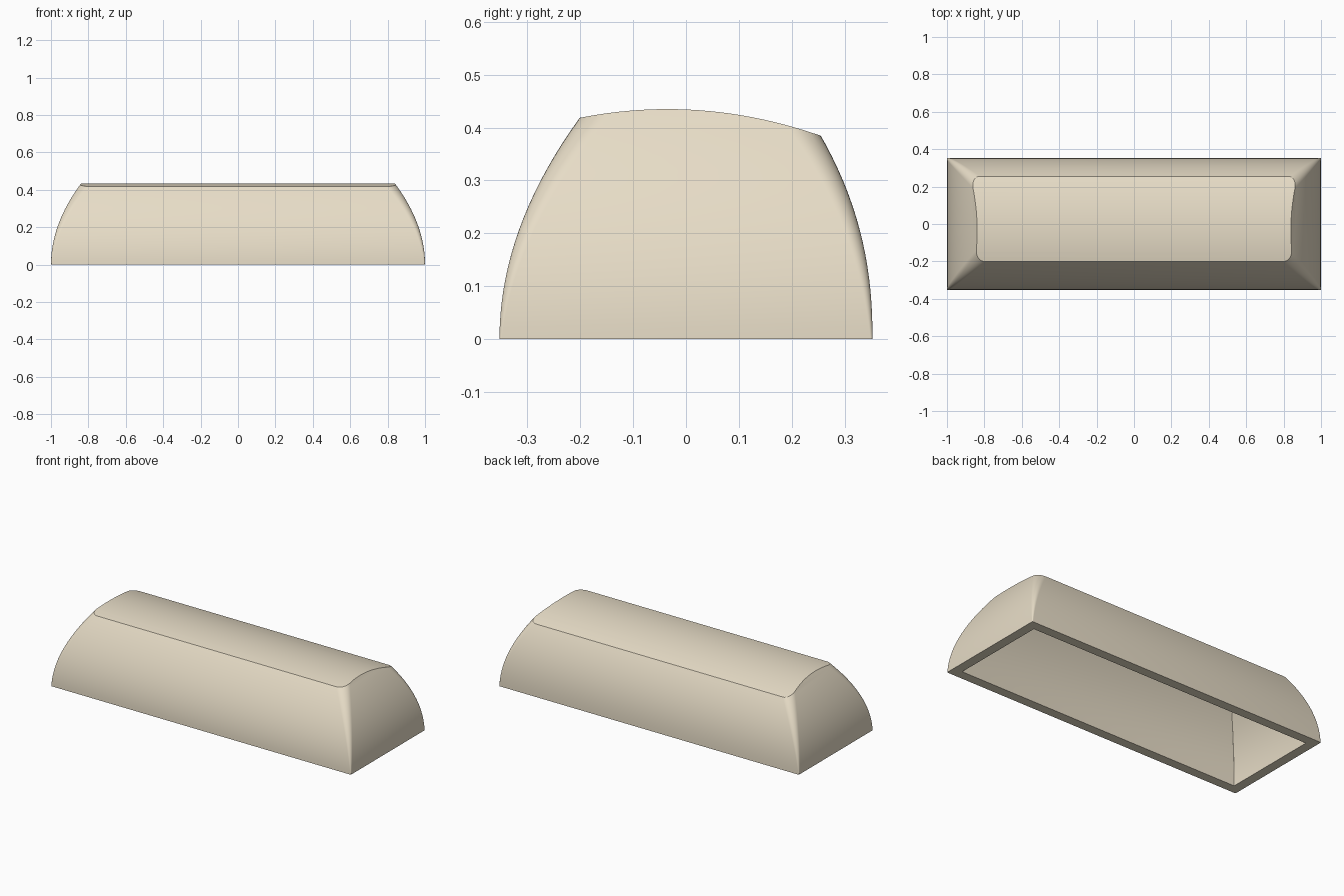
import bpy, bmesh, math

if "Cube" in bpy.data.objects:
    bpy.data.objects.remove(bpy.data.objects["Cube"])

def new_object(name, bm):
    bmesh.ops.recalc_face_normals(bm, faces=bm.faces)
    mesh = bpy.data.meshes.new(name)
    bm.to_mesh(mesh)
    bm.free()
    obj = bpy.data.objects.new(name, mesh)
    bpy.context.collection.objects.link(obj)
    return obj

def section(z, inset, radius, steps=8):
    """Rounded rectangle whose sides curve inward with height."""
    h = max(z, 0)
    x1 = 1 - 0.16 * (h / 0.433) ** 2 - inset
    y0 = -0.353 + 0.153 * (h / 0.42) ** 2 + inset
    y1 = 0.353 - 0.097 * (h / 0.383) ** 2.25 - inset
    r = radius(h)
    pts = []
    for i, (cx, cy) in enumerate([(x1 - r, y1 - r), (r - x1, y1 - r),
                                  (r - x1, y0 + r), (x1 - r, y0 + r)]):
        for k in range(steps + 1):
            a = math.pi / 2 * (i + k / steps)
            pts.append((cx + r * math.cos(a), cy + r * math.sin(a), z))
    return pts

def curved_block(name, heights, inset, radius):
    bm = bmesh.new()
    rings = [[bm.verts.new(p) for p in section(z, inset, radius)] for z in heights]
    n = len(rings[0])
    for a, b in zip(rings, rings[1:]):
        for i in range(n):
            j = (i + 1) % n
            bm.faces.new((a[i], a[j], b[j], b[i]))
    bm.faces.new(rings[0])
    bm.faces.new(rings[-1])
    return new_object(name, bm)

def dome_block(name, drop):
    """Long block with the arched top profile."""
    profile = [(-0.6, -0.2)]
    for i in range(49):
        y = -0.6 + 1.2 * i / 48
        profile.append((y, 0.435 - 0.6 * (y + 0.035) ** 2 - drop))
    profile.append((0.6, -0.2))
    bm = bmesh.new()
    face = bm.faces.new([bm.verts.new((-1.3, y, z)) for y, z in profile])
    ext = bmesh.ops.extrude_face_region(bm, geom=[face])
    moved = [v for v in ext["geom"] if isinstance(v, bmesh.types.BMVert)]
    bmesh.ops.translate(bm, verts=moved, vec=(2.6, 0, 0))
    return new_object(name, bm)

def cut(obj, tool, operation):
    mod = obj.modifiers.new(operation.lower(), "BOOLEAN")
    mod.operation, mod.object, mod.solver = operation, tool, "EXACT"
    bpy.context.view_layer.objects.active = obj
    bpy.ops.object.modifier_apply(modifier=mod.name)
    bpy.data.objects.remove(tool)

# Outer body with arched top
levels = [0.46 * i / 20 for i in range(21)]
shell = curved_block("keycap_shell", levels, 0, lambda h: 0.004 + 0.12 * h)
cut(shell, dome_block("outer_dome", 0), "INTERSECT")

# Hollow underside
cavity = curved_block("cavity", [-0.05] + levels, 0.057, lambda h: 0.003)
cut(cavity, dome_block("inner_dome", 0.06), "INTERSECT")
cut(shell, cavity, "DIFFERENCE")

# Smooth walls, crisp rims
bpy.ops.object.select_all(action="DESELECT")
shell.select_set(True)
bpy.context.view_layer.objects.active = shell
bpy.ops.object.shade_smooth_by_angle(angle=math.radians(25))

# Warm beige plastic
mat = bpy.data.materials.new("beige_plastic")
mat.diffuse_color = (0.80, 0.72, 0.57, 1)
mat.use_nodes = True
mat.node_tree.nodes["Principled BSDF"].inputs["Base Color"].default_value = mat.diffuse_color
shell.data.materials.clear()
shell.data.materials.append(mat)
